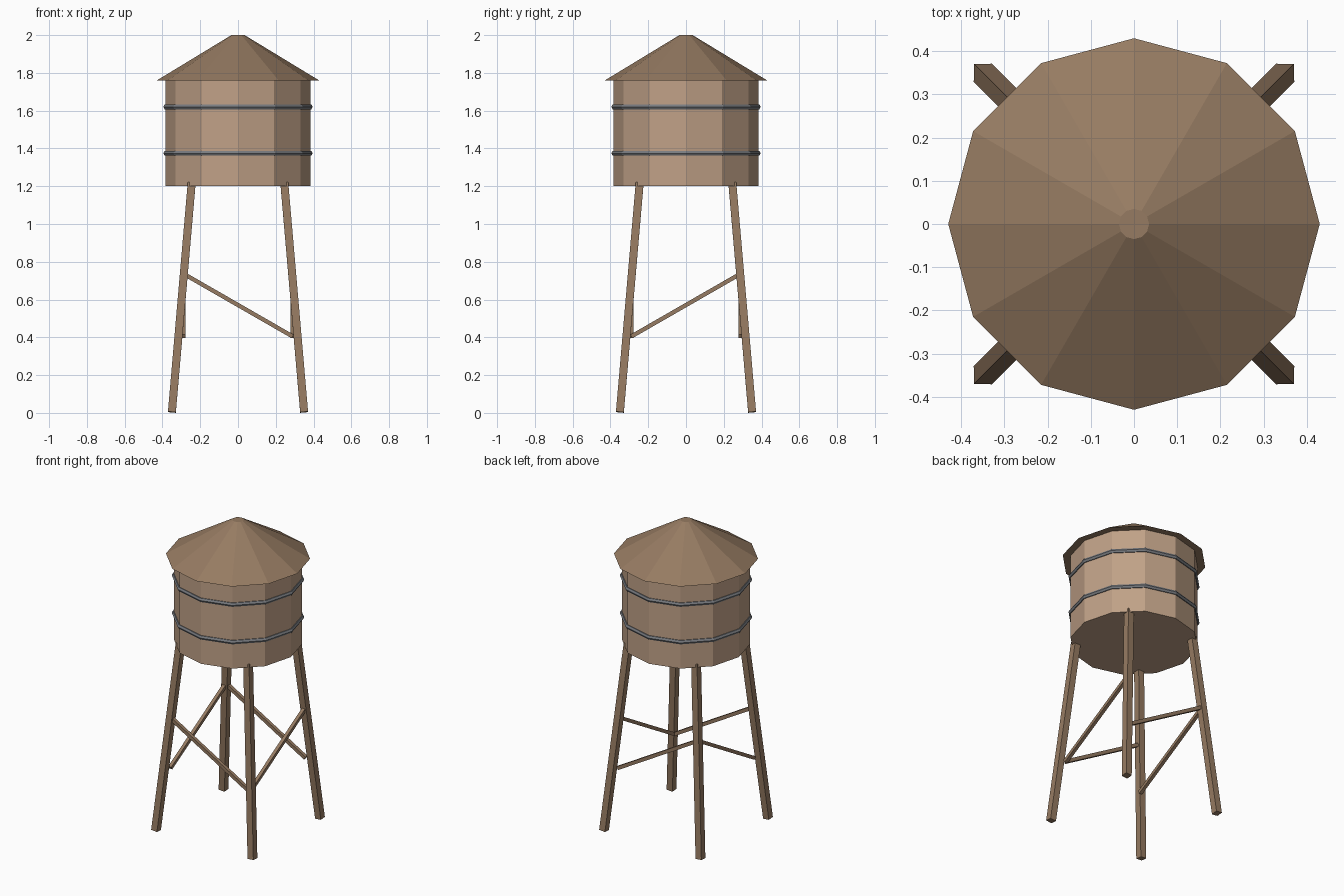
import bpy
from mathutils import Vector, Matrix

cube = bpy.data.objects.get("Cube")
if cube:
    bpy.data.objects.remove(cube, do_unlink=True)


def material(name, rgb):
    # sRGB bytes to linear colour
    col = [((c / 255 + 0.055) / 1.055) ** 2.4 for c in rgb] + [1.0]
    m = bpy.data.materials.new(name)
    m.use_nodes = True
    m.diffuse_color = col
    bsdf = m.node_tree.nodes["Principled BSDF"]
    bsdf.inputs["Base Color"].default_value = col
    bsdf.inputs["Roughness"].default_value = 0.9
    return m


PLANK = material("light plank wood", (192, 161, 135))
TIMBER = material("brown timber", (150, 123, 98))
STEEL = material("grey steel", (120, 123, 128))
SIDES = 12


def finish(name, mat):
    ob = bpy.context.object
    ob.name = ob.data.name = name
    ob.data.materials.append(mat)
    return ob


def drum(name, r_low, r_high, z_low, z_high, mat):
    bpy.ops.mesh.primitive_cone_add(
        vertices=SIDES, radius1=r_low, radius2=r_high, depth=z_high - z_low,
        location=(0, 0, (z_low + z_high) / 2))
    return finish(name, mat)


def beam(name, start, end, size, axis, mat):
    """Square beam; axis is the world axis it is tilted away from."""
    start, end = Vector(start), Vector(end)
    span = end - start
    bpy.ops.mesh.primitive_cube_add(size=1)
    ob = finish(name, mat)
    scale = [size] * 3
    scale[axis] = span.length
    base = Vector([float(i == axis) for i in range(3)])
    turn = base.rotation_difference(span).to_matrix().to_4x4()
    ob.data.transform(turn @ Matrix.Diagonal((*scale, 1)))
    ob.location = (start + end) / 2
    return ob


# Tank, roof and steel hoops
drum("tank", 0.383, 0.383, 1.2, 1.76, PLANK)
drum("roof", 0.43, 0.035, 1.76, 2.0, TIMBER)
for name, z in (("lower_hoop", 1.374), ("upper_hoop", 1.62)):
    bpy.ops.mesh.primitive_torus_add(
        major_segments=SIDES, minor_segments=6, major_radius=0.381,
        minor_radius=0.0145, location=(0, 0, z))
    finish(name, STEEL)

# Four splayed legs
for sx, side in ((1, "left"), (-1, "right")):
    for sy, end in ((-1, "front"), (1, "back")):
        beam(f"{end}_{side}_leg", (sx * 0.35, sy * 0.35, 0.004),
             (sx * 0.245, sy * 0.245, 1.219), 0.042, 2, TIMBER)

# One diagonal brace on each side of the frame
R, LOW, HIGH = 0.289, 0.405, 0.737
for s, end, side in ((-1, "front", "right"), (1, "back", "left")):
    beam(f"{end}_brace", (-R, s * R, HIGH), (R, s * R, LOW), 0.022, 0, TIMBER)
    beam(f"{side}_brace", (s * R, -R, LOW), (s * R, R, HIGH), 0.022, 1, TIMBER)
